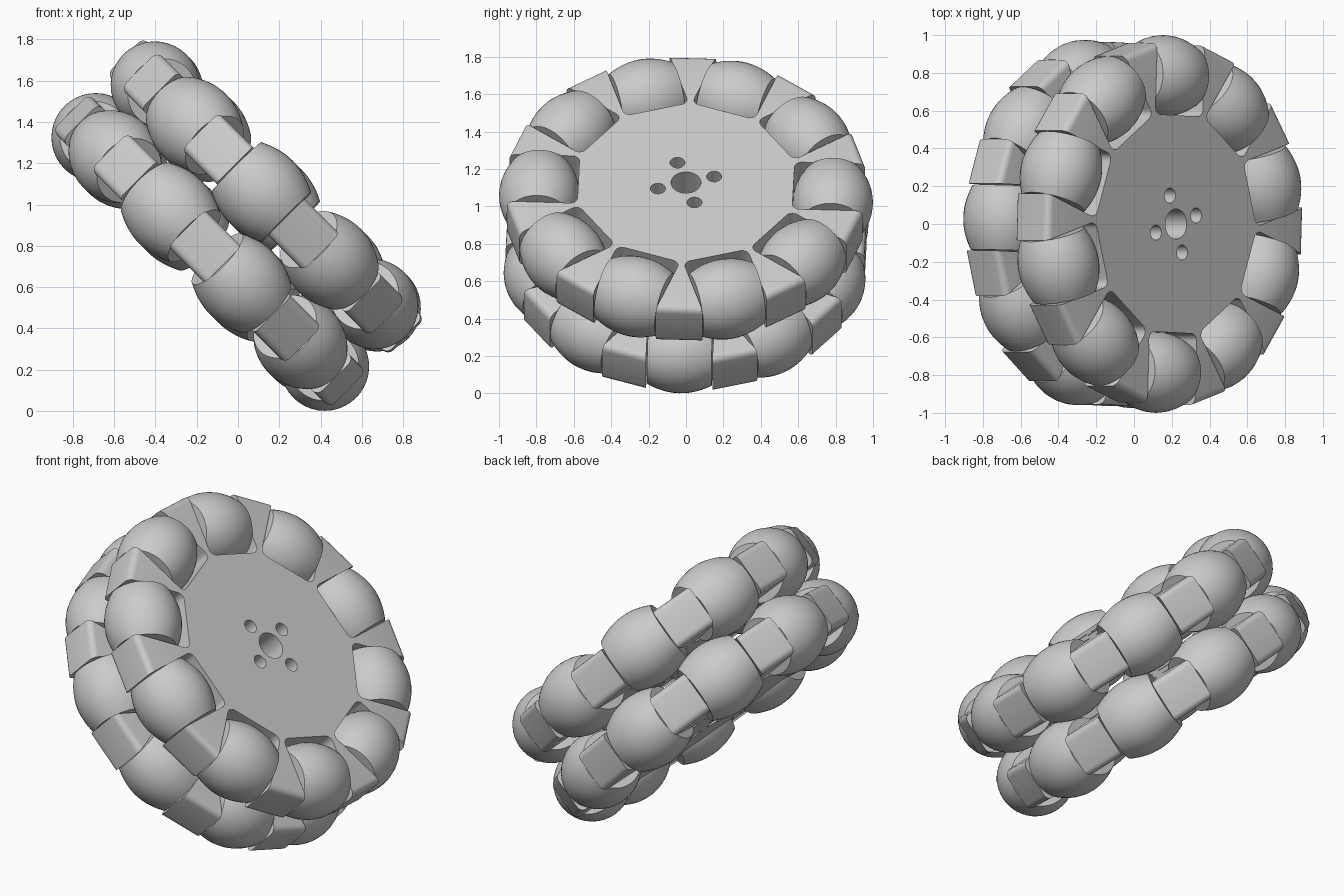
import bpy, bmesh, math
from mathutils import Matrix, Vector

cube = bpy.data.objects.get("Cube")
if cube:
    bpy.data.objects.remove(cube, do_unlink=True)

COUNT = 10                    # rollers per wheel
STEP = 2 * math.pi / COUNT
THICK = 0.25                  # hub thickness
TIP_R, TIP_HALF = 0.96, 0.125
SLOT_R, SLOT_HALF, FILLET = 0.575, 0.178, 0.04
ROLLER_R, ROLLER_END, ROLLER_HALF, ROLLER_CENTRE = 0.215, 0.17, 0.172, 0.785
PHASE = math.radians(-2.2)
TILT = Matrix.Translation((0, 0, 0.905)) @ Matrix.Rotation(math.radians(45), 4, 'Y')

grey = bpy.data.materials.new("light grey")
grey.use_nodes = True
grey.diffuse_color = (0.6, 0.6, 0.6, 1)
grey.node_tree.nodes["Principled BSDF"].inputs["Base Color"].default_value = grey.diffuse_color


def add_object(name, bm):
    bmesh.ops.recalc_face_normals(bm, faces=bm.faces[:])
    mesh = bpy.data.meshes.new(name)
    bm.to_mesh(mesh)
    bm.free()
    mesh.materials.append(grey)
    obj = bpy.data.objects.new(name, mesh)
    bpy.context.collection.objects.link(obj)
    return obj


def select_only(obj):
    bpy.ops.object.select_all(action='DESELECT')
    obj.select_set(True)
    bpy.context.view_layer.objects.active = obj


def polar(angle, radial, side):
    return Matrix.Rotation(angle, 3, 'Z') @ Vector((radial, side, 0))


def hub_outline():
    """Flared spokes separated by square slots with rounded corners."""
    pts = []
    for k in range(COUNT):
        spoke, slot = k * STEP, (k + 0.5) * STEP
        pts += [polar(spoke, TIP_R, s * TIP_HALF) for s in (-1, 1)]
        corner = []
        for i in range(6):
            a = i / 5 * math.pi / 2
            corner.append((SLOT_R + FILLET * (1 - math.sin(a)),
                           SLOT_HALF - FILLET * (1 - math.cos(a))))
        pts += [polar(slot, r, -w) for r, w in corner]
        pts += [polar(slot, r, w) for r, w in reversed(corner)]
    return pts


def make_hub(name):
    bm = bmesh.new()
    base = bm.faces.new([bm.verts.new(p - Vector((0, 0, THICK / 2))) for p in hub_outline()])
    grown = bmesh.ops.extrude_face_region(bm, geom=[base])
    bmesh.ops.translate(bm, vec=(0, 0, THICK),
                        verts=[v for v in grown["geom"] if isinstance(v, bmesh.types.BMVert)])
    # round the outer ends of the spokes
    ends = [e for e in bm.edges if all(v.co.xy.length > 0.94 for v in e.verts)
            and abs(e.verts[0].co.z - e.verts[1].co.z) < 0.01]
    bmesh.ops.bevel(bm, geom=ends, offset=0.035, segments=4, profile=0.5, affect='EDGES')
    hub = add_object(name, bm)

    # shaft hole and bolt holes
    bm = bmesh.new()
    holes = [(0.08, Vector())] + [(0.04, polar(math.radians(19 + 90 * i), 0.157, 0))
                                  for i in range(4)]
    for radius, place in holes:
        bmesh.ops.create_cone(bm, cap_ends=True, segments=32, radius1=radius,
                              radius2=radius, depth=1, matrix=Matrix.Translation(place))
    cutter = add_object("hole_cutter", bm)
    cutter.hide_render = True
    cut = hub.modifiers.new("holes", 'BOOLEAN')
    cut.operation, cut.solver, cut.object = 'DIFFERENCE', 'EXACT', cutter
    select_only(hub)
    bpy.ops.object.modifier_apply(modifier=cut.name)
    bpy.data.objects.remove(cutter, do_unlink=True)
    bpy.ops.object.shade_smooth_by_angle(angle=math.radians(30))
    return hub


def make_roller(name):
    """Barrel turned around the local y axis."""
    bm = bmesh.new()
    segs, rings, loops = 40, 14, []
    for j in range(rings + 1):
        s = 2 * j / rings - 1
        r = ROLLER_R - (ROLLER_R - ROLLER_END) * s * s
        loops.append([bm.verts.new((r * math.cos(2 * math.pi * i / segs), s * ROLLER_HALF,
                                    r * math.sin(2 * math.pi * i / segs))) for i in range(segs)])
    for a, b in zip(loops, loops[1:]):
        for i in range(segs):
            n = (i + 1) % segs
            bm.faces.new((a[i], a[n], b[n], b[i]))
    bm.faces.new(loops[0])
    bm.faces.new(loops[-1])
    roller = add_object(name, bm)
    select_only(roller)
    bpy.ops.object.shade_smooth_by_angle(angle=math.radians(35))
    return roller


# two wheels on one tilted axis, the lower one turned by half a step
hub_mesh = roller_mesh = None
for side, axial, turn in (("upper", 0.19, 0), ("lower", -0.19, STEP / 2)):
    frame = TILT @ Matrix.Translation((0, 0, axial)) @ Matrix.Rotation(PHASE + turn, 4, 'Z')
    if hub_mesh is None:
        hub = make_hub(side + "_hub")
        hub_mesh = hub.data
    else:
        hub = bpy.data.objects.new(side + "_hub", hub_mesh)
        bpy.context.collection.objects.link(hub)
    hub.matrix_world = frame
    for k in range(COUNT):
        name = f"{side}_roller_{k + 1}"
        if roller_mesh is None:
            roller = make_roller(name)
            roller_mesh = roller.data
        else:
            roller = bpy.data.objects.new(name, roller_mesh)
            bpy.context.collection.objects.link(roller)
        roller.matrix_world = (frame @ Matrix.Rotation((k + 0.5) * STEP, 4, 'Z')
                               @ Matrix.Translation((ROLLER_CENTRE, 0, 0)))
